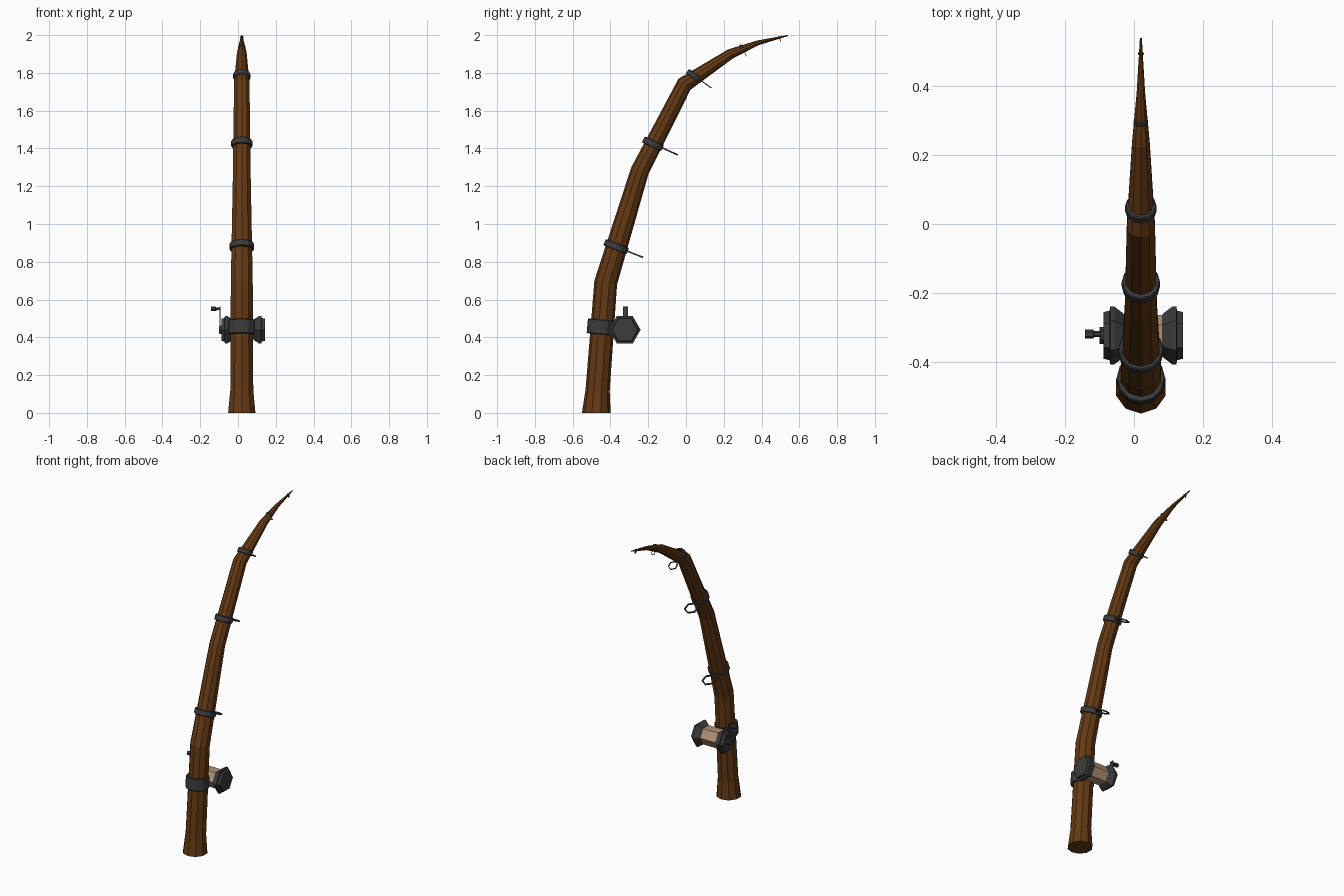
import bpy, math
from mathutils import Vector

if "Cube" in bpy.data.objects:
    bpy.data.objects.remove(bpy.data.objects["Cube"])


def material(name, rgb):
    m = bpy.data.materials.new(name)
    m.diffuse_color = (*rgb, 1)
    m.use_nodes = True
    m.node_tree.nodes["Principled BSDF"].inputs["Base Color"].default_value = m.diffuse_color
    return m


wood = material("wood", (0.13, 0.042, 0.007))
metal = material("dark_metal", (0.045, 0.045, 0.047))
thread = material("thread", (0.45, 0.29, 0.19))
CX = 0.02  # rod centre line


def loft(name, rings, sides, mat, closed=False, turn=0.0):
    """Skin polygon rings given as (centre, axis, radius); closed joins last to first."""
    verts, faces = [], []
    for c, axis, r in rings:
        d = Vector(axis).normalized()
        e1 = Vector((0, 1, 0)) if abs(d.x) > 0.9 else Vector((1, 0, 0))
        e2 = d.cross(e1)
        for k in range(sides):
            a = 2 * math.pi * k / sides + turn
            verts.append(Vector(c) + r * (math.cos(a) * e1 + math.sin(a) * e2))
    n = len(rings)
    for i in range(n if closed else n - 1):
        j = (i + 1) % n
        for k in range(sides):
            l = (k + 1) % sides
            faces.append((i * sides + k, i * sides + l, j * sides + l, j * sides + k))
    if not closed:
        faces.append(tuple(reversed(range(sides))))
        faces.append(tuple(range((n - 1) * sides, n * sides)))
    me = bpy.data.meshes.new(name)
    me.from_pydata(verts, [], faces)
    me.materials.append(mat)
    ob = bpy.data.objects.new(name, me)
    bpy.context.collection.objects.link(ob)
    return ob


def lathe(name, centre, axis, profile, sides, mat, closed=False, turn=0.0):
    """Profile of (offset along axis, radius)."""
    d = Vector(axis).normalized()
    return loft(name, [(Vector(centre) + d * o, d, r) for o, r in profile],
                sides, mat, closed, turn)


# Bent rod: (y, z, radius)
path = [(-0.475, 0, 0.076), (-0.468, 0.12, 0.064), (-0.425, 0.69, 0.061),
        (-0.245, 1.28, 0.049), (-0.008, 1.74, 0.043), (0.235, 1.90, 0.027),
        (0.38, 1.959, 0.013), (0.54, 1.998, 0.003)]
pts = [Vector((CX, y, z)) for y, z, r in path]
rings = []
for i, p in enumerate(pts):
    if i == 0:
        t = Vector((0, 0, 1))
    elif i == len(pts) - 1:
        t = p - pts[i - 1]
    else:
        t = (p - pts[i - 1]).normalized() + (pts[i + 1] - p).normalized()
    rings.append((p, t, path[i][2]))
loft("rod", rings, 10, wood, turn=math.pi / 10)


# Collars around the rod
def collar(name, y, z, slope, r, h):
    b = min(0.004, h * 0.2)
    prof = [(-h / 2, r * 0.75), (-h / 2, r - b), (-h / 2 + b, r),
            (h / 2 - b, r), (h / 2, r - b), (h / 2, r * 0.75)]
    lathe(name, (CX, y, z), (0, slope, 1), prof, 12, metal, True)


collar("reel_clamp", -0.452, 0.455, 0.09, 0.071, 0.078)

# Line guides: y, z, slope, collar radius, guide radius, collar height
guides = [(-0.37, 0.88, 0.4, 0.066, 0.045, 0.036),
          (-0.175, 1.425, 0.45, 0.056, 0.045, 0.036),
          (0.045, 1.783, 0.7, 0.046, 0.032, 0.03),
          (0.297, 1.931, 1.8, 0.021, 0.014, 0.012),
          (0.495, 1.987, 3.5, 0.009, 0.006, 0.006)]
for i, (y, z, s, r, R, h) in enumerate(guides, 1):
    collar(f"guide_collar_{i}", y, z, s, r, h)
    out = Vector((0, 1, -s)).normalized()
    w = max(0.0018, R * 0.09)
    lathe(f"guide_ring_{i}", Vector((CX, y, z)) + out * (r + R * 0.95), (0, s, 1),
          [(-w, R - 2 * w), (-w, R), (w, R), (w, R - 2 * w)], 6, metal, True, math.pi / 6)

# Reel: hexagonal spool with a flange at each end
RC = Vector((0.027, -0.324, 0.44))
lathe("spool", RC, (1, 0, 0), [(-0.07, 0.06), (0.07, 0.06)], 6, thread)
flange = [(0.054, 0.056), (0.058, 0.064), (0.084, 0.084), (0.096, 0.084),
          (0.098, 0.072), (0.115, 0.068)]
for side, sx in (("right", 1), ("left", -1)):
    lathe("flange_" + side, RC, (sx, 0, 0), flange, 6, metal)

# Crank: hub, arm and knob
lathe("crank_hub", (-0.084, RC.y, RC.z), (-1, 0, 0), [(0, 0.026), (0.016, 0.024)], 6, metal)
bpy.ops.mesh.primitive_cube_add(size=1, location=(-0.096, -0.32, 0.498))
arm = bpy.context.object
arm.name = "crank_arm"
arm.scale = (0.006, 0.026, 0.132)
arm.data.materials.append(metal)
lathe("crank_knob", (-0.094, -0.32, 0.551), (-1, 0, 0),
      [(0, 0.008), (0.022, 0.009), (0.024, 0.013), (0.048, 0.013)], 6, metal)
